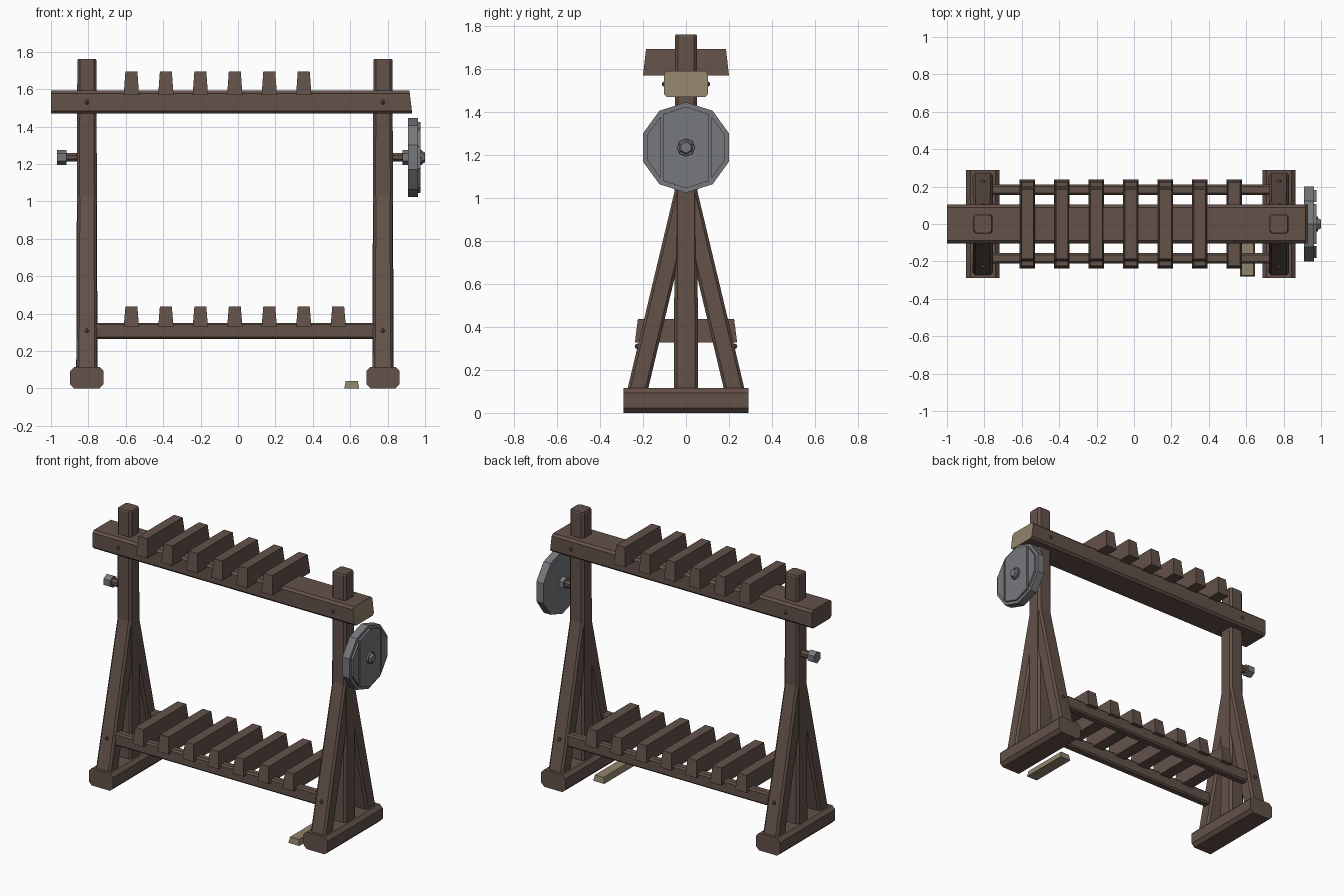
import bpy, bmesh, math
from mathutils import Vector

if "Cube" in bpy.data.objects:
    bpy.data.objects.remove(bpy.data.objects["Cube"])


def material(name, rgb):
    m = bpy.data.materials.new(name)
    m.diffuse_color = (*rgb, 1)
    m.use_nodes = True
    m.node_tree.nodes["Principled BSDF"].inputs["Base Color"].default_value = m.diffuse_color
    return m


WOOD = material("dark wood", (0.125, 0.083, 0.067))
CUT = material("fresh cut wood", (0.28, 0.23, 0.145))
IRON = material("grey iron", (0.18, 0.188, 0.2))


def loft(name, rings, mat, end_mat=None):
    """Skin a list of matching point rings and cap both ends."""
    bm = bmesh.new()
    vs = [[bm.verts.new(p) for p in r] for r in rings]
    n = len(rings[0])
    for a, b in zip(vs, vs[1:]):
        for i in range(n):
            j = (i + 1) % n
            bm.faces.new((a[i], a[j], b[j], b[i]))
    bm.faces.new(vs[0][::-1])
    last = bm.faces.new(vs[-1])
    if end_mat:
        last.material_index = 1
    bmesh.ops.recalc_face_normals(bm, faces=bm.faces[:])
    me = bpy.data.meshes.new(name)
    bm.to_mesh(me)
    bm.free()
    me.materials.append(mat)
    if end_mat:
        me.materials.append(end_mat)
    ob = bpy.data.objects.new(name, me)
    bpy.context.collection.objects.link(ob)
    return ob


def rect(hw, hh, c=0.0):
    """Rectangle outline of half sizes hw, hh with corners cut by c."""
    if c == 0:
        return [(-hw, -hh), (hw, -hh), (hw, hh), (-hw, hh)]
    return [(-hw + c, -hh), (hw - c, -hh), (hw, -hh + c), (hw, hh - c),
            (hw - c, hh), (-hw + c, hh), (-hw, hh - c), (-hw, -hh + c)]


def flat(pts, x, y, z):
    return [(x + a, y + b, z) for a, b in pts]


def along_x(pts, x, y, z, slant=0.0):
    return [(x - slant * b, y + a, z + b) for a, b in pts]


def along_y(pts, x, y, z):
    return [(x + a, y, z + b) for a, b in pts]


def ngon(n, r, turn=0.0):
    return [(r * math.sin(2 * math.pi * i / n + turn),
             r * math.cos(2 * math.pi * i / n + turn)) for i in range(n)]


def disc(name, n, x0, x1, r0, r1, mat, turn=0.0):
    return loft(name, [along_x(ngon(n, r0, turn), x0, 0, AXLE_Z),
                       along_x(ngon(n, r1, turn), x1, 0, AXLE_Z)], mat)


def nail(name, x, y, z):
    bm = bmesh.new()
    bmesh.ops.create_uvsphere(bm, u_segments=6, v_segments=4, radius=0.013)
    bmesh.ops.translate(bm, verts=bm.verts[:], vec=Vector((x, y, z)))
    me = bpy.data.meshes.new(name)
    bm.to_mesh(me)
    bm.free()
    me.materials.append(WOOD)
    bpy.context.collection.objects.link(bpy.data.objects.new(name, me))


AXLE_Z = 1.235

# Two end frames: foot, post, pair of leaning braces, nails
for side, x in (("left", -0.808), ("right", 0.775)):
    foot = rect(0.089, 0.0575, 0.022)
    loft(side + "_foot", [along_y(foot, x, y, 0.0575) for y in (-0.29, 0.29)], WOOD)
    loft(side + "_post", [flat(rect(0.057, 0.056, 0.014), x, 0, 0.1),
                          flat(rect(0.051, 0.051, 0.014), x, 0, 1.755),
                          flat(rect(0.047, 0.047, 0.012), x, 0, 1.762)], WOOD)
    for face, s in (("front", -1), ("back", 1)):
        loft(f"{side}_{face}_brace",
             [flat(rect(0.055, 0.048, 0.013), x, s * 0.227, 0.1),
              flat(rect(0.050, 0.048, 0.013), x, s * 0.003, 1.04)], WOOD)
        nail(f"{side}_{face}_brace_nail", x, s * 0.226, 0.31)
        nail(f"{side}_{face}_beam_nail", x, s * 0.1, 1.53)

# Top beam with a freshly sawn, slanted right end
beam = rect(0.103, 0.061, 0.014)
loft("top_beam", [along_x(beam, -1.0, 0, 1.531),
                  along_x(beam, 0.924, 0, 1.531, 0.12)], WOOD, CUT)

# Lower rails
for face, s in (("front", -1), ("back", 1)):
    rail = rect(0.028, 0.043, 0.01)
    loft(face + "_lower_rail", [along_x(rail, x, s * 0.183, 0.308)
                                for x in (-0.77, 0.74)], WOOD)

# Tapered divider slats: six above, seven below
for i in range(7):
    x = -0.57 + i * 0.1843
    loft(f"lower_divider_{i + 1}", [flat(rect(0.041, 0.238), x, 0, 0.328),
                                    flat(rect(0.032, 0.224), x, 0, 0.437)], WOOD)
    if i < 6:
        loft(f"upper_divider_{i + 1}", [flat(rect(0.041, 0.2), x, 0, 1.57),
                                        flat(rect(0.032, 0.186), x, 0, 1.694)], WOOD)

# Offcut lying on the floor
loft("floor_offcut", [flat(rect(0.04, 0.165), 0.608, -0.115, 0),
                      flat(rect(0.032, 0.16), 0.608, -0.115, 0.04)], CUT)

# Axle stubs and nuts
disc("left_axle", 8, -0.925, -0.80, 0.025, 0.025, WOOD, math.pi / 8)
disc("left_nut", 6, -0.967, -0.918, 0.04, 0.04, IRON)
disc("right_axle", 8, 0.78, 0.89, 0.025, 0.025, WOOD, math.pi / 8)
disc("right_nut", 6, 0.88, 0.915, 0.04, 0.04, IRON)

# Ten-sided iron wheel with three raised plates and a hub
disc("wheel", 10, 0.91, 0.962, 0.211, 0.211, IRON)
disc("wheel_hub", 8, 0.962, 0.985, 0.044, 0.04, IRON)
disc("wheel_hub_tip", 6, 0.985, 1.0, 0.034, 0.026, IRON)


def wheel_plate(name, lo, hi):
    """Slice of the inner decagon between two y limits."""
    bm = bmesh.new()
    vs = [bm.verts.new(p) for p in along_x(ngon(10, 0.19), 0.962, 0, AXLE_Z)]
    bm.faces.new(vs)
    for y, d in ((lo, -1), (hi, 1)):
        bmesh.ops.bisect_plane(bm, geom=bm.verts[:] + bm.edges[:] + bm.faces[:],
                               plane_co=(0, y, 0), plane_no=(0, d, 0),
                               clear_outer=True)
    bm.faces.ensure_lookup_table()
    pts = [v.co.copy() for v in bm.faces[0].verts]
    bm.free()
    loft(name, [pts, [p + Vector((0.013, 0, 0)) for p in pts]], IRON)


wheel_plate("wheel_centre_plate", -0.106, 0.106)
wheel_plate("wheel_front_plate", -0.3, -0.118)
wheel_plate("wheel_back_plate", 0.118, 0.3)
